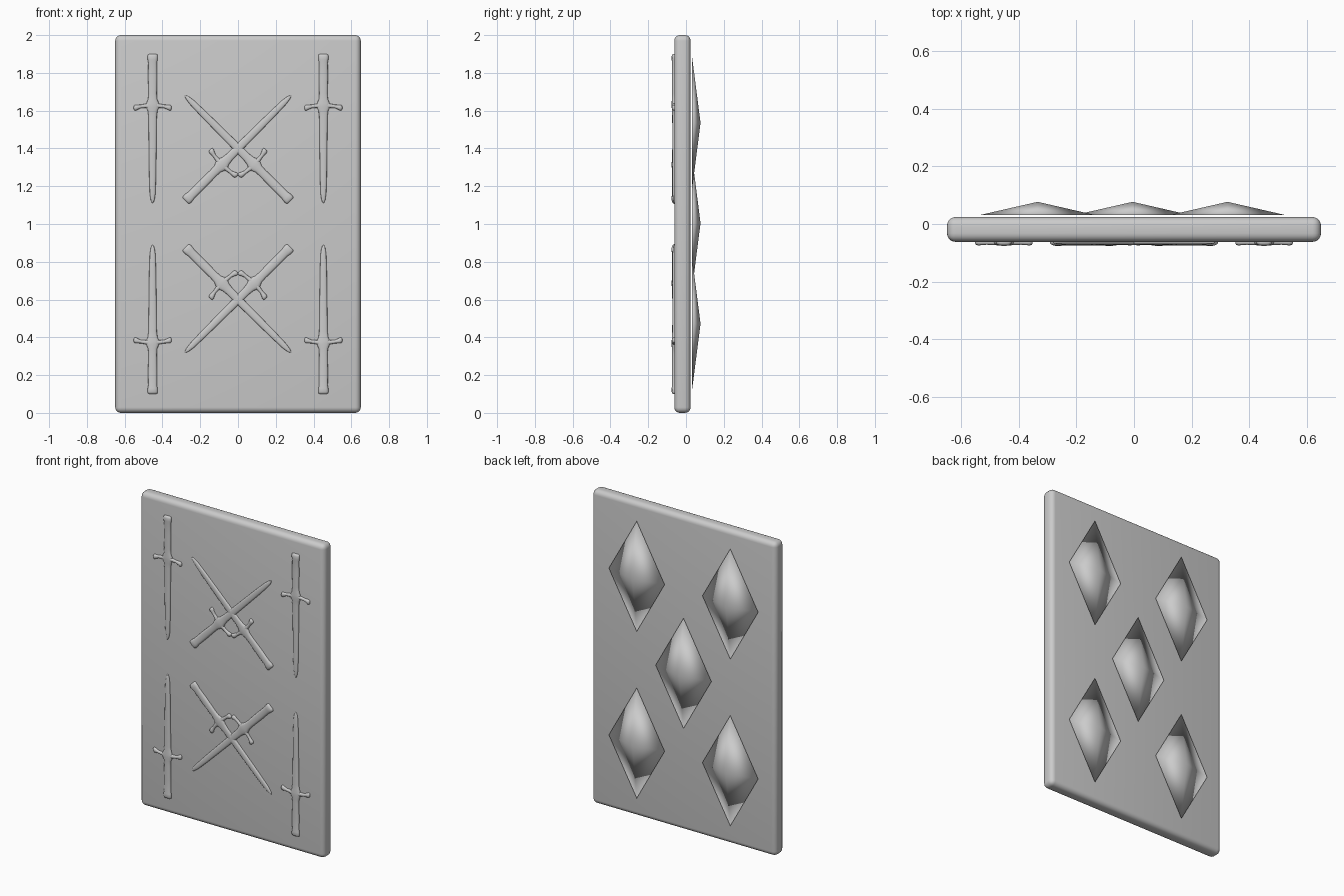
import bpy, bmesh, math
from mathutils import Vector

if "Cube" in bpy.data.objects:
    bpy.data.objects.remove(bpy.data.objects["Cube"])

FRONT = -0.062   # front face of the slab
BACK = 0.024     # back face of the slab


def make_object(name, bm):
    bmesh.ops.recalc_face_normals(bm, faces=bm.faces)
    me = bpy.data.meshes.new(name)
    bm.to_mesh(me)
    bm.free()
    for p in me.polygons:
        p.use_smooth = True
    ob = bpy.data.objects.new(name, me)
    bpy.context.collection.objects.link(ob)
    return ob


def loft(bm, stations, place, sides=16):
    """Rounded flat bar; stations are (along, offset, half width, half depth)."""
    rings = []
    for along, off, w, d in stations:
        ring = []
        for i in range(sides):
            a = 2 * math.pi * i / sides
            c, s = math.cos(a), math.sin(a)
            # squarish ellipse section
            cx = math.copysign(abs(c) ** 0.75, c) * w
            cy = math.copysign(abs(s) ** 0.75, s) * d
            ring.append(bm.verts.new(place(along, off + cx, FRONT - cy)))
        rings.append(ring)
    for r0, r1 in zip(rings, rings[1:]):
        for i in range(sides):
            j = (i + 1) % sides
            bm.faces.new((r0[i], r0[j], r1[j], r1[i]))
    bm.faces.new(rings[0])
    bm.faces.new(rings[-1])


BLADE = [(0, 0, .018, .006), (.004, 0, .025, .011), (.012, 0, .027, .014),
         (.03, 0, .026, .014), (.045, 0, .023, .012), (.12, 0, .024, .013),
         (.21, 0, .022, .012), (.24, 0, .024, .013), (.262, 0, .034, .014),
         (.28, 0, .036, .014), (.30, 0, .026, .012), (.33, 0, .022, .011),
         (.50, 0, .020, .010), (.65, 0, .018, .010), (.74, 0, .015, .009),
         (.772, 0, .010, .007), (.785, 0, .005, .005), (.79, 0, .001, .002)]
HALF_GUARD = [(.1, .285, .006, .005), (.097, .285, .013, .010), (.088, .284, .015, .013),
              (.077, .281, .012, .011), (.06, .277, .009, .010), (.035, .274, .011, .011),
              (.015, .273, .018, .013)]
GUARD = [(-a, o, w, d) for a, o, w, d in HALF_GUARD] + HALF_GUARD[::-1]


# Sword relief: blade with grip, plus cross guard
def sword(name, px, pz, dx, dz):
    u = Vector((dx, 0, dz)).normalized()
    v = Vector((u.z, 0, -u.x))
    base = Vector((px, 0, pz))

    def lengthwise(a, b, y):
        return base + u * a + v * b + Vector((0, y, 0))

    def crosswise(a, b, y):
        return lengthwise(b, a, y)

    bm = bmesh.new()
    loft(bm, BLADE, lengthwise)
    loft(bm, GUARD, crosswise, 12)
    return make_object(name, bm)


# Slab with rounded edges
bm = bmesh.new()
bmesh.ops.create_cube(bm, size=1)
for vert in bm.verts:
    vert.co = (vert.co.x * 1.3, vert.co.y * (BACK - FRONT) + (BACK + FRONT) / 2,
               vert.co.z * 2 + 1)
bmesh.ops.bevel(bm, geom=bm.edges[:], offset=0.03, segments=5, profile=0.5,
                affect='EDGES')
make_object("slab", bm)

# Eight swords, mirrored left/right and top/bottom
for sx, side in ((-1, "left"), (1, "right")):
    for sz, level in ((-1, "lower"), (1, "upper")):
        sword(f"upright_sword_{level}_{side}", sx * .452, 1 + sz * .9, 0, -sz)
        sword(f"crossed_sword_{level}_{side}", sx * .278, 1 + sz * .122, -sx, sz)

# Five diamond studs standing just off the back
centres = [(-.335, 1.535), (.325, 1.535), (-.005, 1.005), (-.335, .472), (.325, .472)]
for n, (cx, cz) in enumerate(centres):
    bm = bmesh.new()
    rim = [bm.verts.new((cx + a, .032, cz + b))
           for a, b in ((.197, 0), (0, .352), (-.197, 0), (0, -.352))]
    apex = bm.verts.new((cx, .077, cz))
    for i in range(4):
        bm.faces.new((rim[i], rim[(i + 1) % 4], apex))
    bm.faces.new(rim)
    make_object(f"diamond_stud_{n + 1}", bm)
